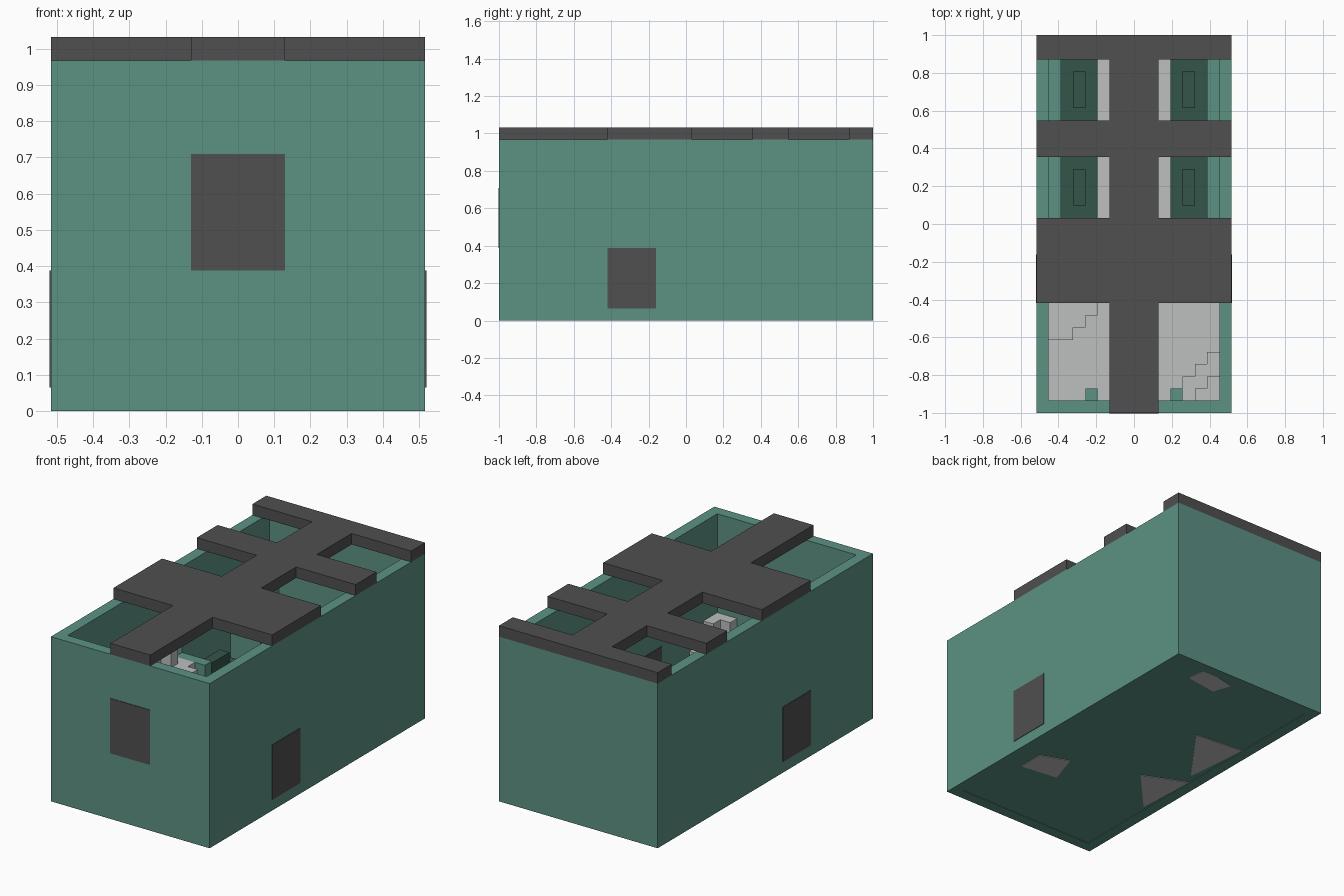
import bpy, bmesh
from mathutils import Matrix, Vector

if "Cube" in bpy.data.objects:
    bpy.data.objects.remove(bpy.data.objects["Cube"])

U = 2 / 31              # one block; the hull is 16 wide, 31 long, 16 high
THIN = 0.05             # plate thickness in blocks


def material(name, rgb):
    m = bpy.data.materials.new(name)
    m.use_nodes = True
    m.diffuse_color = (*rgb, 1)
    m.node_tree.nodes["Principled BSDF"].inputs["Base Color"].default_value = (*rgb, 1)
    return m


TEAL = material("teal", (0.107, 0.288, 0.231))
DARK_GREEN = material("dark green", (0.034, 0.089, 0.067))
CHARCOAL = material("charcoal", (0.08, 0.08, 0.08))
LIGHT_GREY = material("light grey", (0.51, 0.53, 0.52))


def finish(name, bm, mat):
    mesh = bpy.data.meshes.new(name)
    bm.to_mesh(mesh)
    bm.free()
    mesh.materials.append(mat)
    ob = bpy.data.objects.new(name, mesh)
    bpy.context.collection.objects.link(ob)


def boxes(name, mat, spans):
    """Each span is (x range, y range, z range) in blocks; y counts from the front."""
    bm = bmesh.new()
    for span in spans:
        lo, hi = (Vector(c) for c in zip(*span))
        mid = (lo + hi) / 2 - Vector((0, 15.5, 0))
        bmesh.ops.create_cube(bm, size=1, matrix=Matrix.Translation(mid * U)
                              @ Matrix.Diagonal((*((hi - lo) * U), 1)))
    finish(name, bm, mat)


def both(span):
    """The span and its mirror image across x = 0."""
    (a, b), y, z = span
    return [span, ((-b, -a), y, z)]


# hull
boxes("side_walls", TEAL, both(((7, 8), (0, 31), (0, 15))))
boxes("end_walls", TEAL, [((-7, 7), y, (0, 15)) for y in ((0, 1), (30, 31))])
boxes("underside", TEAL, [((-7, 7), (1, 30), (THIN, 0.5))])
boxes("floor", LIGHT_GREY, [((-7, 7), (1, 30), (0.5, 1))])

# roof spine with cross bars
bars = [(9, 16), (21, 24), (29, 31)]
boxes("roof_spine", CHARCOAL, [((-2, 2), (0, 31), (15, 16))])
for i, bar in enumerate(bars):
    boxes(f"roof_bar_{i + 1}", CHARCOAL, both(((2, 8), bar, (15, 16))))

# front window and side doors
boxes("front_window", CHARCOAL, [((-2, 2), (-THIN, 1 + THIN), (6, 11))])
boxes("side_doors", CHARCOAL, both(((7 - THIN, 8 + THIN), (9, 13), (1, 6))))

# bunks along both walls, each with a headboard and raised cushion
for i, y in enumerate((16, 24)):
    n = i + 1
    boxes(f"bunk_{n}", DARK_GREEN, both(((3, 6), (y, y + 5), (1, 6))))
    boxes(f"cushion_{n}", DARK_GREEN, both(((4, 5), (y + 1, y + 4), (6, 7))))
    boxes(f"headboard_{n}", TEAL, both(((3, 6), (y - 1, y), (1, 8))))
boxes("wall_ledges", TEAL, both(((6, 7), (16, 30), (1, 9))))
boxes("front_posts", TEAL, both(((3, 4), (1, 2), (1, 6))))


# stepped heaps of blocks: the height depends on the diagonal distance from a cell
def heap(name, cx, cy, x_cells, y_cells, steps):
    spans = []
    for x in x_cells:
        for y in y_cells:
            d = abs(x - cx) + abs(y - cy)
            top = next((h for reach, h in steps if d <= reach), 0)
            if top:
                spans.append(((x, x + 1), (y, y + 1), (1, top)))
    boxes(name, LIGHT_GREY, spans)


heap("corner_heap", 6, 1, range(4, 7), range(1, 5), [(1, 6), (3, 4)])
heap("side_heap", -7, 13, range(-7, -2), range(6, 15), [(1, 11), (3, 8), (4, 6), (8, 3)])

# pale patches under the hull
patches = [
    [(.30, .83), (.28, .96), (.06, .91), (.10, .80)],
    [(-.14, .37), (-.45, .40), (-.41, 0)],
    [(-.19, -.17), (-.45, -.06), (-.43, -.43)],
    [(.38, -.52), (.38, -.36), (.21, -.30), (.15, -.49)],
]
bm = bmesh.new()
for outline in patches:
    face = bm.faces.new([bm.verts.new((x, y, 0)) for x, y in outline])
    grown = bmesh.ops.extrude_face_region(bm, geom=[face])["geom"]
    for v in grown:
        if isinstance(v, bmesh.types.BMVert):
            v.co.z = THIN * U
bmesh.ops.recalc_face_normals(bm, faces=bm.faces)
finish("underside_patches", bm, LIGHT_GREY)
